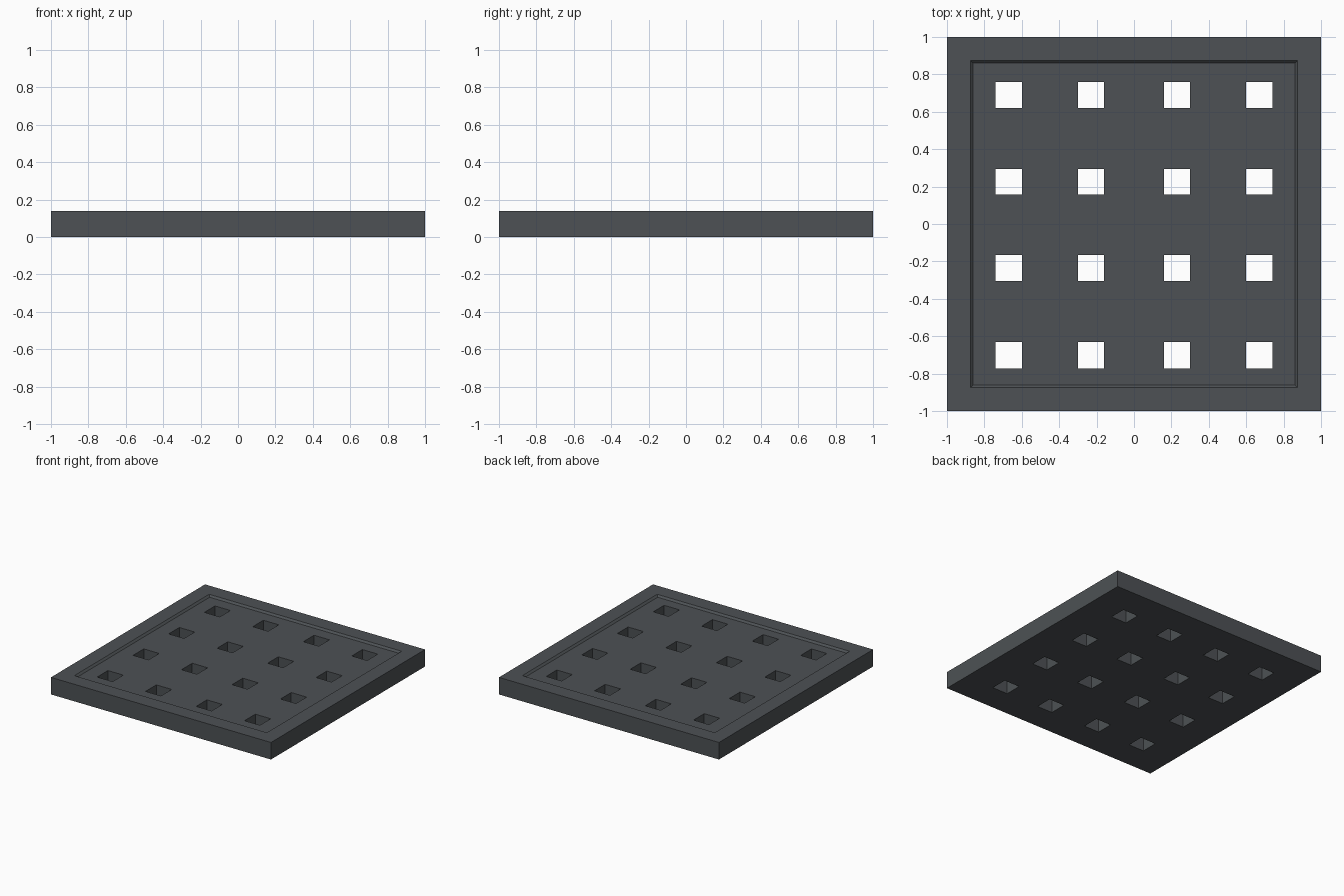
import bpy, bmesh

if "Cube" in bpy.data.objects:
    bpy.data.objects.remove(bpy.data.objects["Cube"])

# grid lines: outer edge, recess slope, then the sides of the four rows of holes
XS = [-1, -0.875, -0.86, -0.74, -0.60, -0.30, -0.16,
      0.16, 0.30, 0.60, 0.74, 0.86, 0.875, 1]
YS = [-1, -0.875, -0.86, -0.772, -0.632, -0.305, -0.166,
      0.157, 0.295, 0.62, 0.758, 0.86, 0.875, 1]
N = len(XS) - 1
HOLES = (3, 5, 7, 9)
RIM_Z, FLOOR_Z = 0.14, 0.125


def solid(i, j):
    return 0 <= i < N and 0 <= j < N and not (i in HOLES and j in HOLES)


def inside(k):
    return 2 <= k <= N - 2


bm = bmesh.new()
top, bot = {}, {}
for i, x in enumerate(XS):
    for j, y in enumerate(YS):
        z = FLOOR_Z if inside(i) and inside(j) else RIM_Z
        top[i, j] = bm.verts.new((x, y, z))
        bot[i, j] = bm.verts.new((x, y, 0))

for i in range(N):
    for j in range(N):
        if not solid(i, j):
            continue
        c = [(i, j), (i + 1, j), (i + 1, j + 1), (i, j + 1)]
        # underside
        bm.faces.new([bot[k] for k in reversed(c)])
        # top, with mitred corners on the recess slope
        t = [top[k] for k in c]
        if i in (1, N - 2) and j in (1, N - 2):
            if i != j:
                t = t[1:] + t[:1]
            bm.faces.new((t[0], t[1], t[2]))
            bm.faces.new((t[0], t[2], t[3]))
        else:
            bm.faces.new(t)
        # walls on the outside and in the holes
        for s, (di, dj) in enumerate(((0, -1), (1, 0), (0, 1), (-1, 0))):
            if not solid(i + di, j + dj):
                a, b = c[s], c[(s + 1) % 4]
                bm.faces.new((bot[a], bot[b], top[b], top[a]))

mesh = bpy.data.meshes.new("perforated_plate")
bm.to_mesh(mesh)
bm.free()

# one dark grey colour
mat = bpy.data.materials.new("dark grey")
mat.diffuse_color = (0.075, 0.083, 0.09, 1)
mat.use_nodes = True
mat.node_tree.nodes["Principled BSDF"].inputs["Base Color"].default_value = mat.diffuse_color
mesh.materials.append(mat)
plate = bpy.data.objects.new("perforated_plate", mesh)
bpy.context.collection.objects.link(plate)
